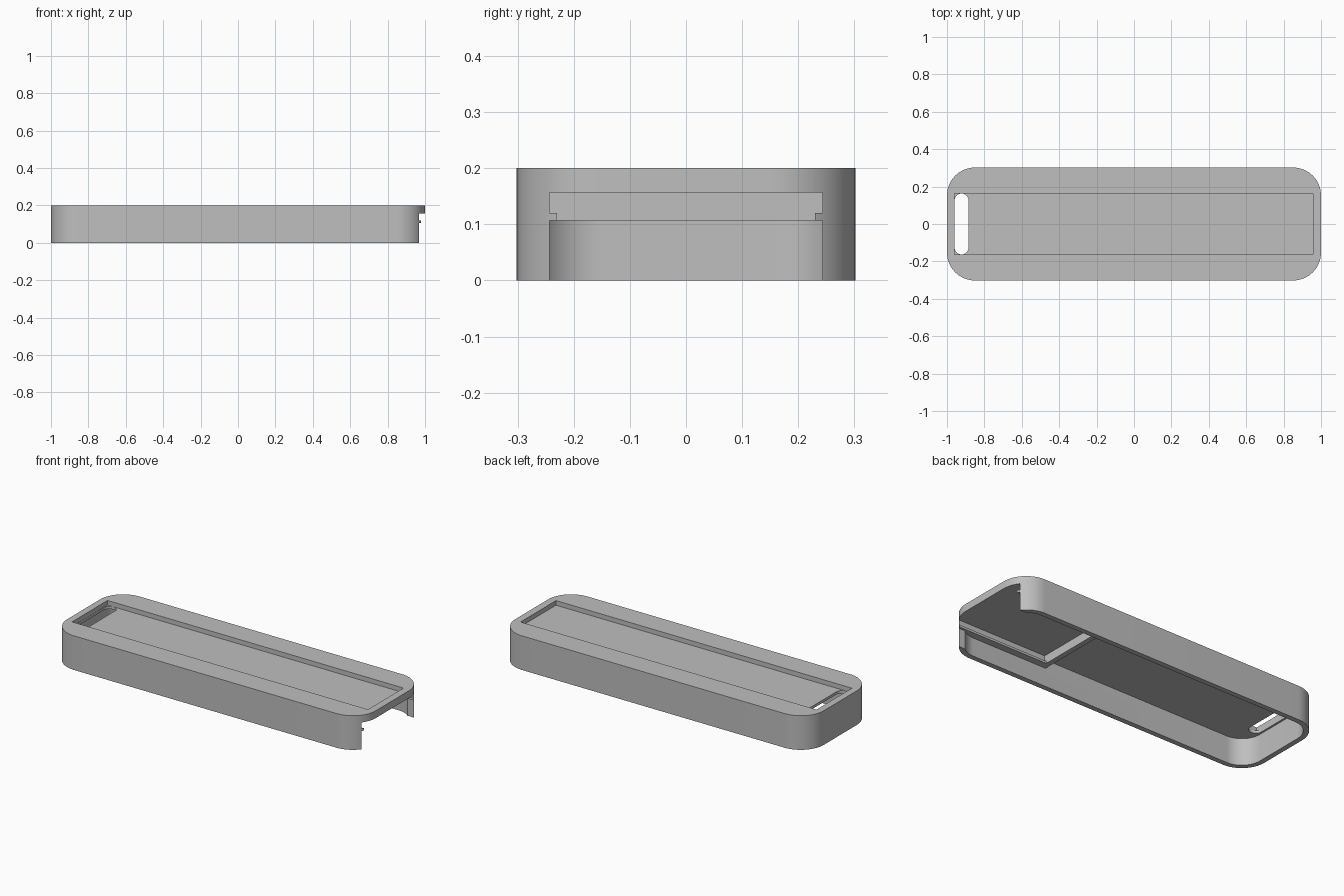
import bpy, bmesh, math

cube = bpy.data.objects.get("Cube")
if cube:
    bpy.data.objects.remove(cube, do_unlink=True)

grey = bpy.data.materials.new("plain grey")
grey.use_nodes = True
colour = (0.52, 0.52, 0.52, 1)
grey.diffuse_color = colour
grey.node_tree.nodes["Principled BSDF"].inputs["Base Color"].default_value = colour


def prism(name, x0, x1, half_y, z0, z1, radius=0, steps=16):
    """Upright block, symmetric in y, with optional rounded corners."""
    outline = []
    corners = [(x1, half_y, 0), (x0, half_y, 1), (x0, -half_y, 2), (x1, -half_y, 3)]
    for x, y, quarter in corners:
        if not radius:
            outline.append((x, y))
            continue
        cx = x - math.copysign(radius, x - (x0 + x1) / 2)
        cy = y - math.copysign(radius, y)
        for i in range(steps + 1):
            a = (quarter + i / steps) * math.pi / 2
            outline.append((cx + radius * math.cos(a), cy + radius * math.sin(a)))
    bm = bmesh.new()
    face = bm.faces.new([bm.verts.new((x, y, z0)) for x, y in outline])
    top = bmesh.ops.extrude_face_region(bm, geom=[face])["geom"]
    bmesh.ops.translate(bm, vec=(0, 0, z1 - z0),
                        verts=[v for v in top if isinstance(v, bmesh.types.BMVert)])
    bmesh.ops.remove_doubles(bm, verts=bm.verts, dist=1e-5)
    bmesh.ops.recalc_face_normals(bm, faces=bm.faces)
    mesh = bpy.data.meshes.new(name)
    bm.to_mesh(mesh)
    bm.free()
    mesh.materials.append(grey)
    obj = bpy.data.objects.new(name, mesh)
    bpy.context.collection.objects.link(obj)
    return obj


def cut(obj, cutter):
    """Subtract the cutter, bake the result and discard the cutter."""
    mod = obj.modifiers.new("cut", "BOOLEAN")
    mod.operation = "DIFFERENCE"
    mod.solver = "EXACT"
    mod.object = cutter
    cutter.hide_render = True
    bpy.context.view_layer.update()
    graph = bpy.context.evaluated_depsgraph_get()
    mesh = bpy.data.meshes.new_from_object(obj.evaluated_get(graph))
    obj.modifiers.clear()
    obj.data = mesh
    bpy.data.objects.remove(cutter, do_unlink=True)


CEILING, CRADLE_Z, LIP_Z = 0.157, 0.107, 0.12
OPEN_Y = 0.243

shell = prism("tray_shell", -1, 1, 0.302, 0, 0.2, 0.15)

# Hollow underside, leaving a cradle block hanging at the open end
cavity = prism("cavity_cutter", -0.97, 0.97, 0.272, -0.1, CEILING, 0.12)
cut(cavity, prism("cradle_block", 0.365, 1.2, 0.4, CRADLE_Z, 0.3))
cut(shell, cavity)

# Pocket in the cradle, with a narrower gap between its two lips
cut(shell, prism("pocket_cutter", 0.395, 1.2, OPEN_Y, LIP_Z, CEILING))
cut(shell, prism("lip_gap_cutter", 0.395, 1.2, 0.23, 0.05, 0.14))

# Opening in the end wall
cut(shell, prism("end_opening_cutter", 0.88, 1.2, OPEN_Y, -0.1, CRADLE_Z))

# Shallow recess on top and the rounded slot through it
cut(shell, prism("recess_cutter", -0.96, 0.957, 0.164, 0.173, 0.3))
cut(shell, prism("slot_cutter", -0.959, -0.885, 0.163, 0.12, 0.3, 0.0365, 10))

bpy.ops.object.select_all(action="DESELECT")
shell.select_set(True)
bpy.context.view_layer.objects.active = shell
bpy.ops.object.shade_smooth_by_angle(angle=math.radians(30))
